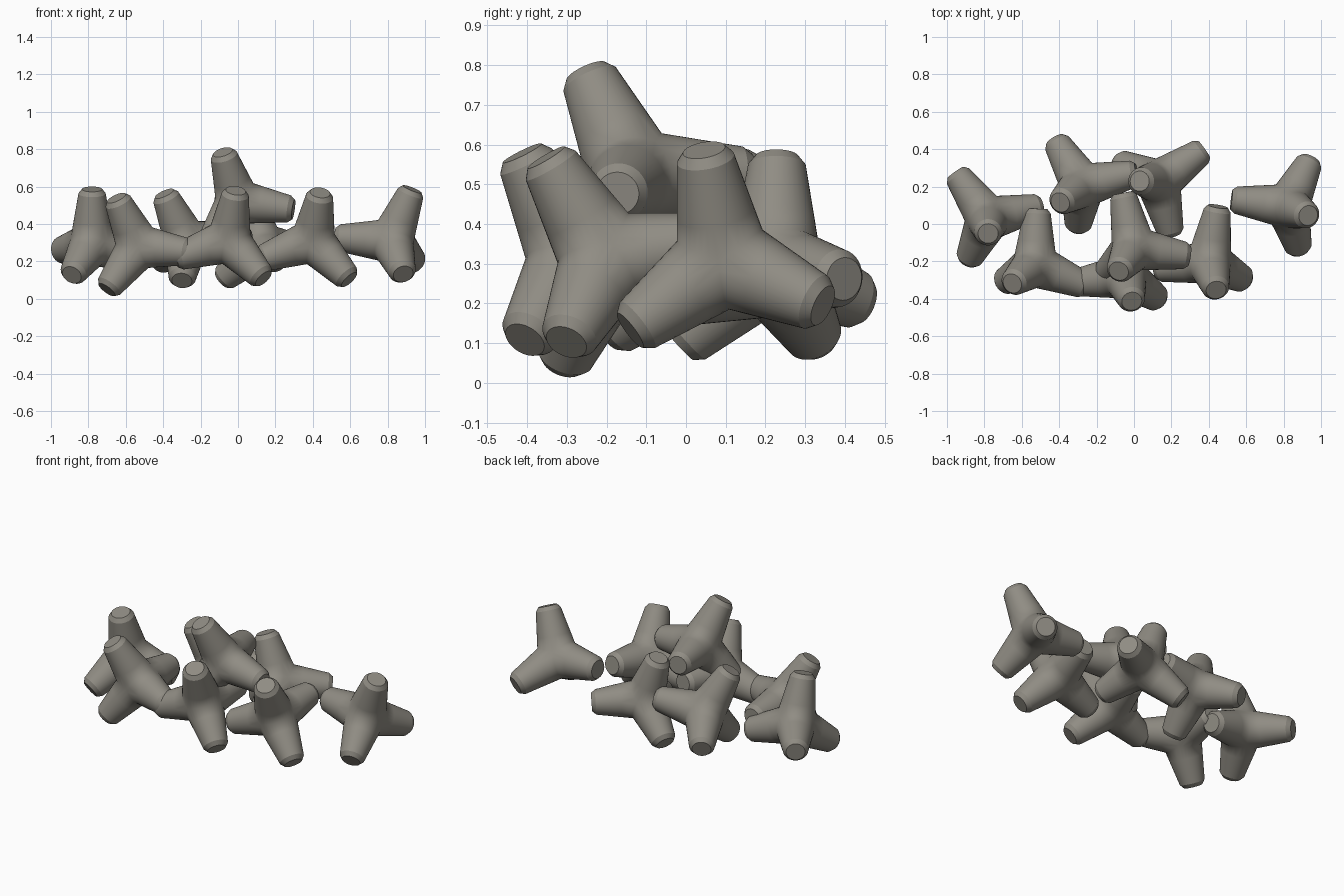
import bpy, bmesh
from math import cos, sin, tau, sqrt
from mathutils import Vector, Matrix

cube = bpy.data.objects.get("Cube")
if cube:
    bpy.data.objects.remove(cube, do_unlink=True)

# Weathered concrete
concrete = bpy.data.materials.new("concrete_grey")
concrete.use_nodes = True
colour = (0.28, 0.265, 0.23, 1)
concrete.diffuse_color = colour
concrete.node_tree.nodes["Principled BSDF"].inputs["Base Color"].default_value = colour

# Leg profile: radius, distance from the block's centre
PROFILE = [(0.12, 0), (0.098, 0.13), (0.073, 0.278), (0.054, 0.302)]
SIDES = 36
LEGS = [Vector(v).normalized() for v in
        ((1, 1, 1), (1, -1, -1), (-1, 1, -1), (-1, -1, 1))]


def make_block_mesh():
    bm = bmesh.new()
    # One tapered leg, its ring aligned with the block's mirror planes
    axis = LEGS[0]
    u = Vector((1, 1, -2)).normalized()
    v = axis.cross(u)
    rings = []
    for r, t in PROFILE:
        rings.append([bm.verts.new(axis * t + (u * cos(a) + v * sin(a)) * r)
                      for a in (tau * i / SIDES for i in range(SIDES))])
    for low, high in zip(rings, rings[1:]):
        for i in range(SIDES):
            j = (i + 1) % SIDES
            bm.faces.new((low[i], low[j], high[j], high[i]))
    bm.faces.new(rings[-1])
    # Mitre the leg against its three neighbours
    for other in LEGS[1:]:
        bmesh.ops.bisect_plane(bm, geom=bm.verts[:] + bm.edges[:] + bm.faces[:],
                               plane_co=(0, 0, 0), plane_no=axis - other,
                               clear_inner=True, dist=1e-6)
    # Half turns about each axis give the other legs
    leg = bm.verts[:] + bm.edges[:] + bm.faces[:]
    for turn in "XYZ":
        copy = bmesh.ops.duplicate(bm, geom=leg)["geom"]
        bmesh.ops.rotate(bm, cent=(0, 0, 0), matrix=Matrix.Rotation(tau / 2, 3, turn),
                         verts=[g for g in copy if isinstance(g, bmesh.types.BMVert)])
    bmesh.ops.remove_doubles(bm, verts=bm.verts, dist=1e-4)
    bmesh.ops.recalc_face_normals(bm, faces=bm.faces)
    # Smooth body with crisp rims at the leg ends
    for f in bm.faces:
        f.smooth = True
    for e in bm.edges:
        if len(e.link_faces) == 2:
            e.smooth = not (e.is_convex and e.calc_face_angle(0) > 0.3)
    mesh = bpy.data.meshes.new("four_legged_block")
    bm.to_mesh(mesh)
    bm.free()
    mesh.materials.append(concrete)
    return mesh


def place(name, mesh, centre, first, second):
    """Turn a block so that two of its legs point along first and second."""
    a, b = Vector(first).normalized(), Vector(second).normalized()
    x, n = (a + b).normalized(), (a - b).normalized()
    c = x.cross(n)
    turn = Matrix((x, (n - c) / sqrt(2), (n + c) / sqrt(2))).transposed()
    ob = bpy.data.objects.new(name, mesh)
    ob.matrix_world = Matrix.Translation(centre) @ turn.to_4x4()
    bpy.context.collection.objects.link(ob)


# Name, centre, direction of the upper leg, direction of a second leg
BLOCKS = [
    ("far_right_block", (-.78, .03, .295), (0, -.08, .29), (-.11, -.23, -.17)),
    ("front_right_block", (-.53, -.22, .28), (-.11, -.09, .25), (-.17, -.09, -.24)),
    ("front_middle_block", (-.05, -.28, .31), (.035, -.13, .27), (.18, -.12, -.2)),
    ("front_left_block", (.4, -.2, .31), (.04, -.15, .25), (.19, -.1, -.2)),
    ("far_left_block", (.82, .095, .31), (.11, -.045, .28), (.06, -.23, -.18)),
    ("back_right_block", (-.275, .205, .3), (-.12, -.085, .27), (-.02, -.2, -.19)),
    ("back_left_block", (.13, .225, .285), (-.09, 0, .29), (-.19, .095, -.175)),
    ("raised_block", (0, -.13, .52), (-.08, -.12, .26), (.28, -.04, -.04)),
]
block = make_block_mesh()
for name, centre, first, second in BLOCKS:
    place(name, block, centre, first, second)
